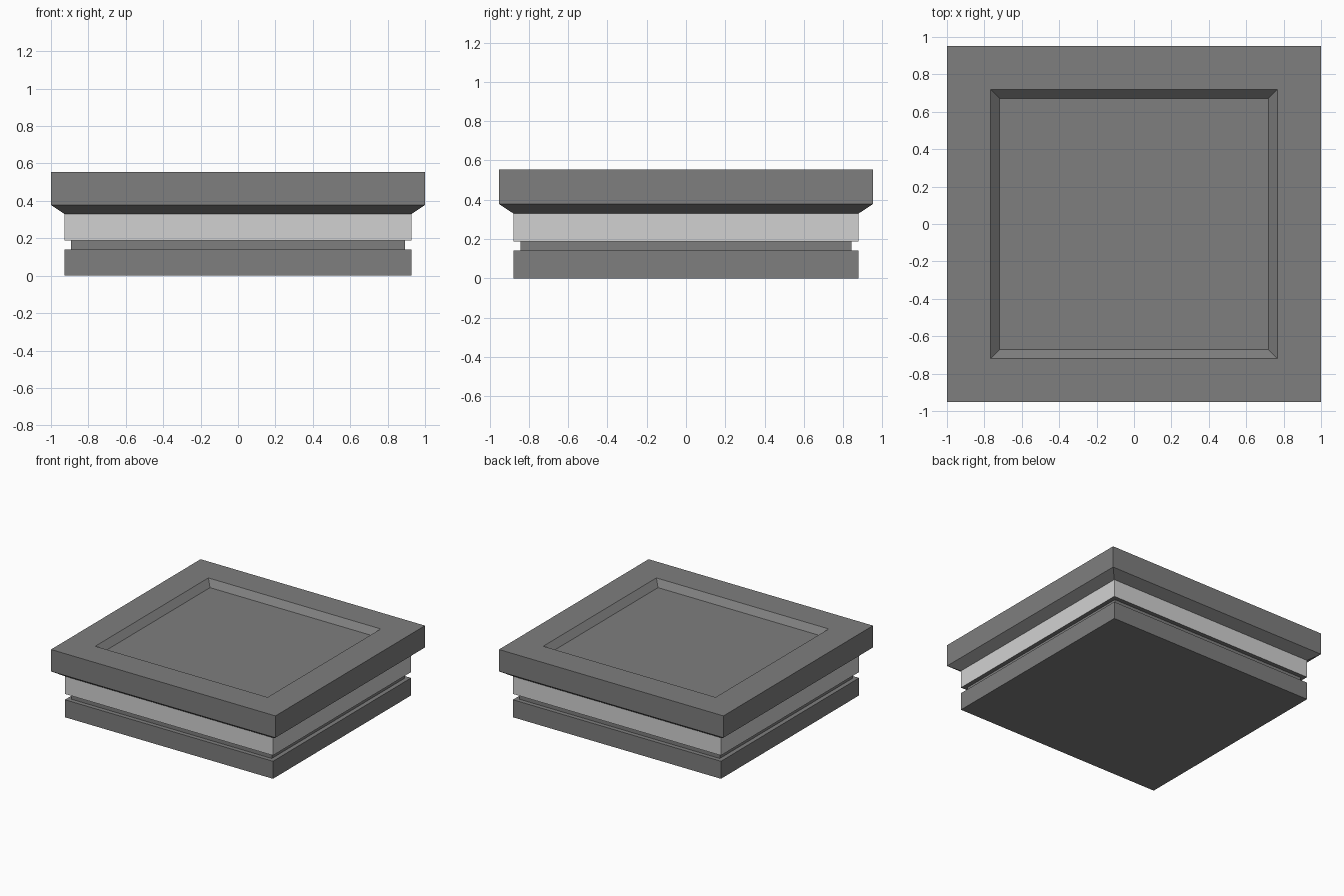
import bpy
import bmesh

cube = bpy.data.objects.get("Cube")
if cube:
    bpy.data.objects.remove(cube, do_unlink=True)


def make_material(name, value):
    mat = bpy.data.materials.new(name)
    mat.use_nodes = True
    colour = (value, value, value, 1)
    mat.diffuse_color = colour
    mat.node_tree.nodes["Principled BSDF"].inputs["Base Color"].default_value = colour
    return mat


dark_grey = make_material("dark grey", 0.21)
light_grey = make_material("light grey", 0.64)

DEPTH_INSET = 0.048  # the plan is slightly shallower than it is wide


def stepped_part(name, profile, mat, cap_bottom=False, cap_top=False):
    """Sweep a (half width, height) profile around the rectangular plan."""
    bm = bmesh.new()
    rings = []
    for w, z in profile:
        d = w - DEPTH_INSET
        rings.append([bm.verts.new((sx * w, sy * d, z))
                      for sx, sy in ((-1, -1), (1, -1), (1, 1), (-1, 1))])
    for low, high in zip(rings, rings[1:]):
        for i in range(4):
            j = (i + 1) % 4
            bm.faces.new((low[i], low[j], high[j], high[i]))
    if cap_bottom:
        bm.faces.new(rings[0][::-1])
    if cap_top:
        bm.faces.new(rings[-1])
    mesh = bpy.data.meshes.new(name)
    bm.to_mesh(mesh)
    bm.free()
    mesh.materials.append(mat)
    obj = bpy.data.objects.new(name, mesh)
    bpy.context.collection.objects.link(obj)
    return obj


# Foot slab, recessed neck and the ledge under the band
stepped_part("foot_and_neck",
             [(0.927, 0), (0.927, 0.141), (0.892, 0.141),
              (0.892, 0.188), (0.927, 0.188)],
             dark_grey, cap_bottom=True)

# Pale band around the middle
stepped_part("band", [(0.927, 0.188), (0.927, 0.33)], light_grey)

# Flared cap with a sunken, bevelled panel on top
stepped_part("cap",
             [(0.927, 0.33), (1, 0.378), (1, 0.554),
              (0.768, 0.554), (0.72, 0.507)],
             dark_grey, cap_top=True)
